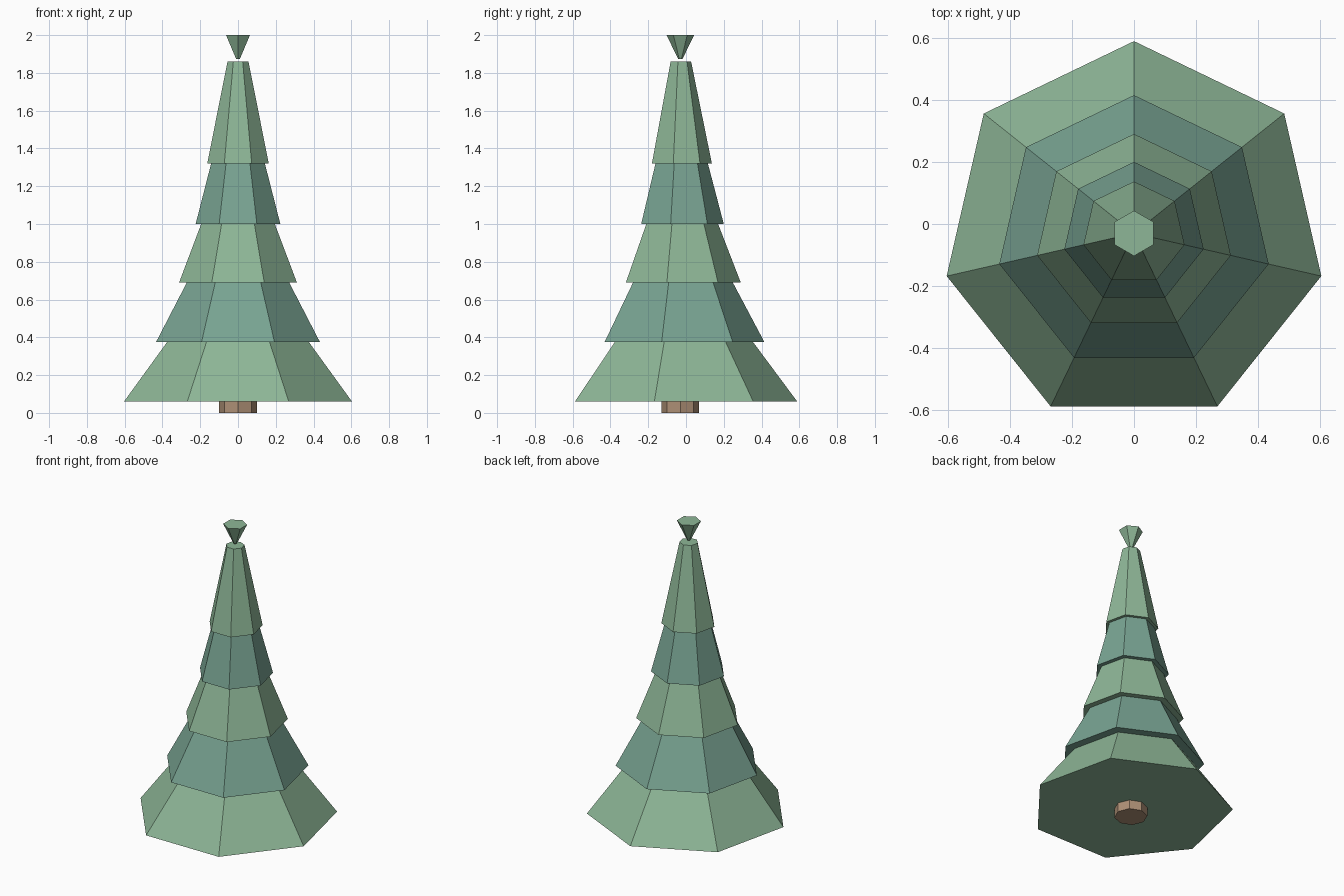
import bpy

if "Cube" in bpy.data.objects:
    bpy.data.objects.remove(bpy.data.objects["Cube"])

YC = -0.03  # tree axis, so the seven-sided base is centred in y


def material(name, colour):
    mat = bpy.data.materials.new(name)
    mat.diffuse_color = (*colour, 1)
    mat.use_nodes = True
    mat.node_tree.nodes["Principled BSDF"].inputs["Base Color"].default_value = mat.diffuse_color
    return mat


def frustum(name, sides, r_low, r_high, z_low, z_high, mat):
    # Blender places the first cone vertex on +y
    bpy.ops.mesh.primitive_cone_add(
        vertices=sides, radius1=r_low, radius2=r_high, depth=z_high - z_low,
        location=(0, YC, (z_low + z_high) / 2))
    obj = bpy.context.object
    obj.name = name
    obj.data.materials.append(mat)
    return obj


light_green = material("light_green", (0.27, 0.47, 0.31))
blue_green = material("blue_green", (0.19, 0.37, 0.29))
bark = material("bark", (0.42, 0.28, 0.18))

# Trunk
frustum("trunk", 8, 0.10, 0.10, 0.0, 0.07, bark)

# Branch tiers: lower radius, upper radius, bottom, top
tiers = [
    (0.619, 0.385, 0.06, 0.375),
    (0.445, 0.278, 0.375, 0.69),
    (0.320, 0.200, 0.69, 1.00),
    (0.230, 0.146, 1.00, 1.32),
    (0.167, 0.057, 1.32, 1.86),
]
for i, tier in enumerate(tiers):
    frustum(f"branch_tier_{i + 1}", 7, *tier, blue_green if i % 2 else light_green)

# Flared tip floating just above the top tier
frustum("tree_tip", 6, 0.011, 0.073, 1.873, 2.0, light_green)
